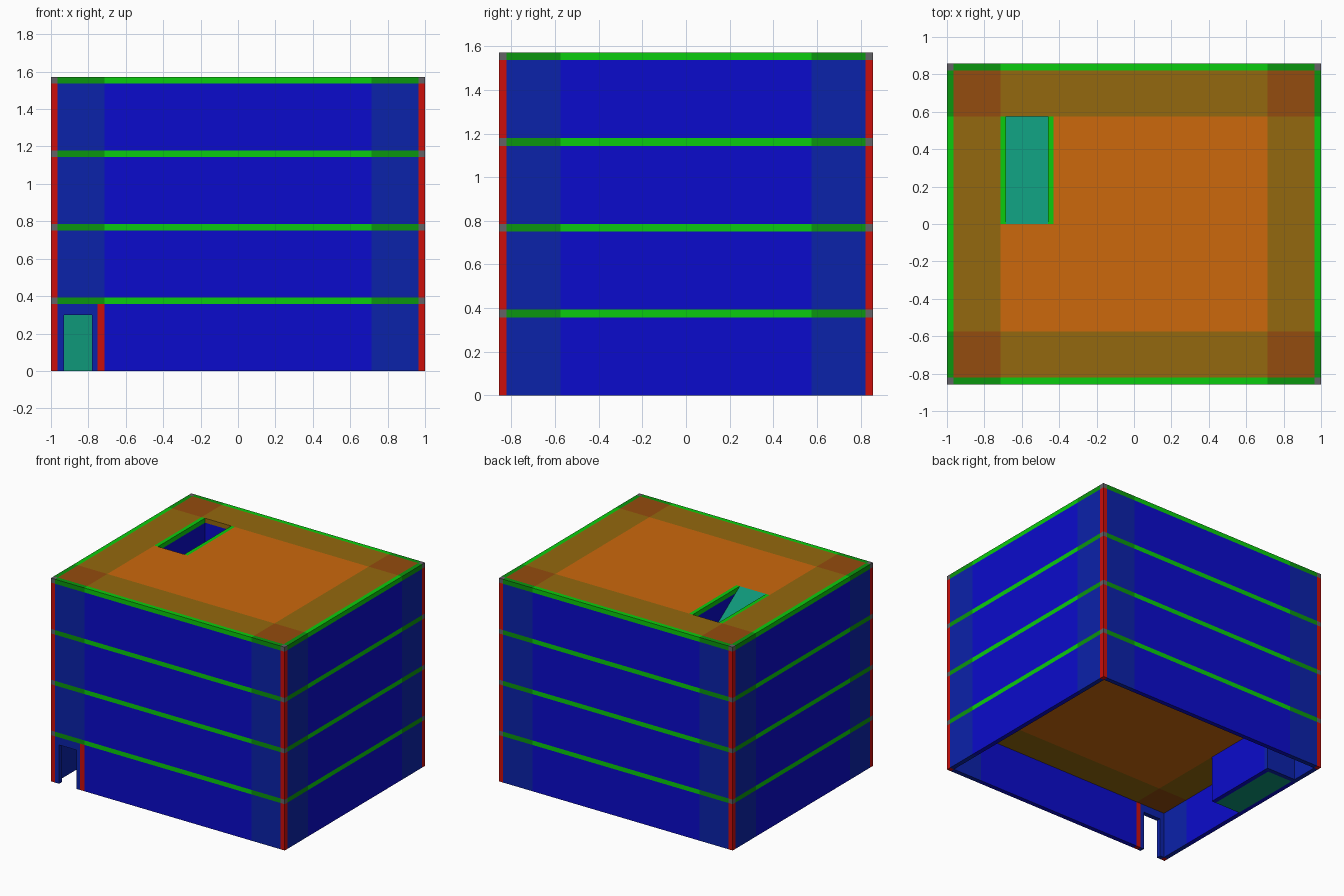
import bpy, bmesh

if "Cube" in bpy.data.objects:
    bpy.data.objects.remove(bpy.data.objects["Cube"])


def lin(c):
    c /= 255
    return c / 12.92 if c <= 0.04045 else ((c + 0.055) / 1.055) ** 2.4


PALETTE = {
    "wall_blue": (11, 11, 204), "wall_end_blue": (11, 34, 170),
    "beam_green": (11, 204, 14), "beam_end_green": (11, 150, 14),
    "column_red": (204, 14, 11), "node_grey": (100, 98, 102),
    "slab_orange": (204, 104, 12), "slab_edge_brown": (148, 104, 14),
    "slab_corner_rust": (148, 76, 14), "ramp_teal": (14, 150, 120),
}
MATS = {}
for key, rgb in PALETTE.items():
    MATS[key] = bpy.data.materials.new(key)
    MATS[key].diffuse_color = (*[lin(c) for c in rgb], 1)

X, Y = 1.0, 0.857          # half extents
T = 0.035                  # frame thickness
H = 0.393                  # storey height
XI, YI = X - T, Y - T      # inner faces
XE, YE = 0.715, 0.575      # start of the end zones


def finish(bm, name, colours):
    bmesh.ops.recalc_face_normals(bm, faces=bm.faces[:])
    mesh = bpy.data.meshes.new(name)
    bm.to_mesh(mesh)
    bm.free()
    for c in colours:
        mesh.materials.append(MATS[c])
    ob = bpy.data.objects.new(name, mesh)
    bpy.context.collection.objects.link(ob)
    return ob


def plate(name, axis, lo, us, vs, rule, thick=T):
    """Panel normal to axis, split at us/vs; rule(u, v) gives a colour or None for a hole."""
    bm = bmesh.new()
    colours, verts = [], {}

    def vert(u, v):
        if (u, v) not in verts:
            co = [u, v]
            co.insert(axis, lo)
            verts[u, v] = bm.verts.new(co)
        return verts[u, v]

    for a, b in zip(us, us[1:]):
        for c, d in zip(vs, vs[1:]):
            col = rule((a + b) / 2, (c + d) / 2)
            if col is None:
                continue
            if col not in colours:
                colours.append(col)
            f = bm.faces.new([vert(a, c), vert(b, c), vert(b, d), vert(a, d)])
            f.material_index = colours.index(col)
    res = bmesh.ops.extrude_face_region(bm, geom=bm.faces[:], use_keep_orig=True)
    off = [0, 0, 0]
    off[axis] = thick
    bmesh.ops.translate(bm, vec=off, verts=[g for g in res["geom"] if isinstance(g, bmesh.types.BMVert)])
    return finish(bm, name, colours)


def box(name, x0, x1, y0, y1, z0, z1, colour):
    return plate(name, 2, z0, [x0, x1], [y0, y1], lambda u, v: colour, z1 - z0)


def ends(limit, mid, end):
    return lambda u, v: end if abs(u) > limit else mid


def ramp(name, x0, x1, z0, z1, up):
    """Solid wedge climbing along +y (up) or -y."""
    bm = bmesh.new()
    y0, y1 = (0, 0.575) if up else (0.575, 0)
    prof = [(y0, z0), (y1, z0), (y1, z1)]
    a = [bm.verts.new((x0, y, z)) for y, z in prof]
    b = [bm.verts.new((x1, y, z)) for y, z in prof]
    bm.faces.new(a)
    bm.faces.new(b)
    for i in range(3):
        j = (i + 1) % 3
        bm.faces.new([a[i], a[j], b[j], b[i]])
    finish(bm, name, ["ramp_teal"])


XS = [-XI, -XE, XE, XI]
YS = [-YI, -YE, YE, YI]

for s in range(4):
    n = str(s + 1)
    z0, zb, z1 = s * H, (s + 1) * H - T, (s + 1) * H

    # outer walls, with the doorway in the lowest front wall
    wall_x = ends(XE, "wall_blue", "wall_end_blue")
    wall_y = ends(YE, "wall_blue", "wall_end_blue")

    def door_wall(u, v):
        if -0.93 < u < -0.78 and v < 0.30 or -0.75 < u < -XE:
            return None
        return wall_x(u, v)

    if s == 0:
        plate("front_wall_" + n, 1, -Y, [-XI, -0.93, -0.78, -0.75, -XE, XE, XI], [z0, 0.30, zb], door_wall)
        box("door_column", -0.75, -XE, -Y, -YI, z0, zb, "column_red")
    else:
        plate("front_wall_" + n, 1, -Y, XS, [z0, zb], wall_x)
    plate("back_wall_" + n, 1, YI, XS, [z0, zb], wall_x)
    for side, lo in (("left", -X), ("right", XI)):
        plate(f"{side}_wall_{n}", 0, lo, YS, [z0, zb], wall_y)
        plate(f"{side}_beam_{n}", 0, lo, YS, [zb, z1], ends(YE, "beam_green", "beam_end_green"))
    for side, lo in (("front", -Y), ("back", YI)):
        plate(f"{side}_beam_{n}", 1, lo, XS, [zb, z1], ends(XE, "beam_green", "beam_end_green"))

    # corner columns and joint nodes
    for x in (-X, XI):
        for y in (-Y, YI):
            box("corner_column_" + n, x, x + T, y, y + T, z0, zb, "column_red")
            box("corner_node_" + n, x, x + T, y, y + T, zb, z1, "node_grey")

    # stairwell alternates between two lanes, each with side walls and a ramp
    if s % 2 == 0:
        hx0, hx1, side_walls = -XI, -XE, [-0.75]
    else:
        hx0, hx1, side_walls = -XE, -0.43, [-XE, -0.43 - 0.03]
    rx0 = hx0 if s % 2 == 0 else hx0 + 0.03
    rx1 = side_walls[-1]
    for lo in side_walls:
        t = T if s % 2 == 0 else 0.03
        plate("stair_wall_" + n, 0, lo, [0, YE], [z0, zb], lambda u, v: "wall_blue", t)
        plate("stair_beam_" + n, 0, lo, [0, YE], [zb, z1], lambda u, v: "beam_green", t)
    plate("stair_end_wall_" + n, 1, YE, [hx0, hx1], [z0, zb],
          lambda u, v: "wall_end_blue" if u < -XE else "wall_blue")
    ramp("stair_ramp_" + n, rx0, rx1, z0, z1, s % 2 == 0)

    # floor slab with end zones and stair opening
    def slab(u, v):
        if hx0 < u < hx1 and 0 < v < YE:
            return None
        ex, ey = abs(u) > XE, abs(v) > YE
        if ex and ey:
            return "slab_corner_rust"
        return "slab_edge_brown" if ex or ey else "slab_orange"

    plate("floor_slab_" + n, 2, zb, [-XI, -XE, -0.43, XE, XI], [-YI, -YE, 0, YE, YI], slab)

for m in bpy.data.materials:
    if m.users and not m.is_grease_pencil:
        m.use_nodes = True
        m.node_tree.nodes["Principled BSDF"].inputs["Base Color"].default_value = m.diffuse_color
